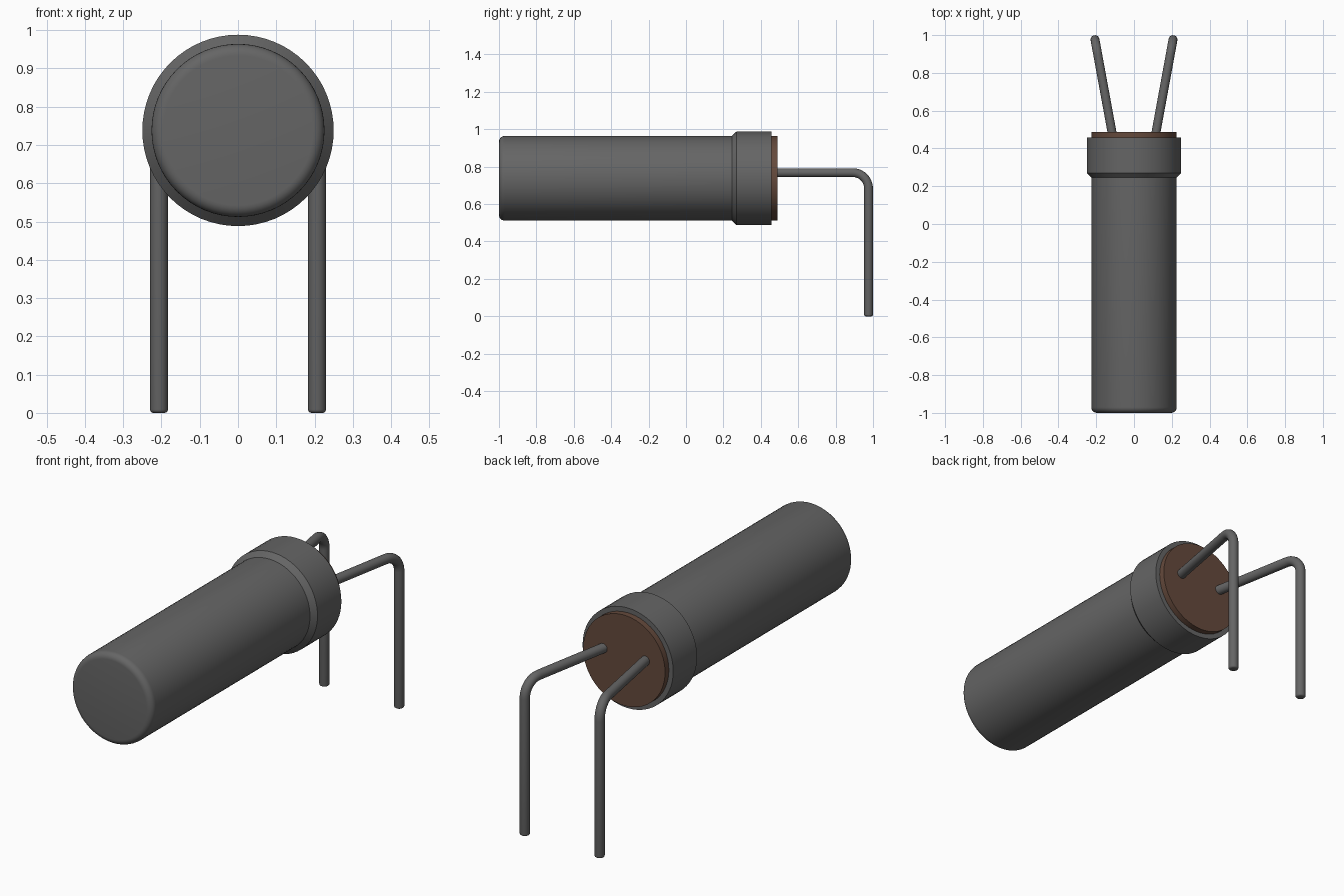
import bpy, bmesh, math
from mathutils import Vector

cube = bpy.data.objects.get("Cube")
if cube:
    bpy.data.objects.remove(cube, do_unlink=True)

AXIS_Z = 0.738      # height of the cylinder axis
LEAD_R = 0.0235     # wire radius


def material(name, rgb):
    m = bpy.data.materials.new(name)
    m.use_nodes = True
    m.diffuse_color = (*rgb, 1)
    bsdf = next(n for n in m.node_tree.nodes if n.type == 'BSDF_PRINCIPLED')
    bsdf.inputs["Base Color"].default_value = (*rgb, 1)
    return m


grey = material("dark grey", (0.13, 0.13, 0.13))
brown = material("brown", (0.13, 0.068, 0.045))


def skin_rings(name, rings, mat):
    """Join closed rings of points into a capped, smooth-shaded tube."""
    bm = bmesh.new()
    loops = [[bm.verts.new(p) for p in ring] for ring in rings]
    n = len(loops[0])
    for a, b in zip(loops, loops[1:]):
        for i in range(n):
            j = (i + 1) % n
            bm.faces.new((a[i], a[j], b[j], b[i]))
    bm.faces.new(loops[0][::-1])
    bm.faces.new(loops[-1])
    bmesh.ops.recalc_face_normals(bm, faces=bm.faces)
    mesh = bpy.data.meshes.new(name)
    bm.to_mesh(mesh)
    bm.free()
    mesh.materials.append(mat)
    obj = bpy.data.objects.new(name, mesh)
    bpy.context.collection.objects.link(obj)
    bpy.ops.object.select_all(action='DESELECT')
    obj.select_set(True)
    bpy.context.view_layer.objects.active = obj
    bpy.ops.object.shade_smooth_by_angle(angle=math.radians(30))
    return obj


def ring(centre, u, v, r, n):
    return [centre + r * (math.cos(t) * u + math.sin(t) * v)
            for t in (2 * math.pi * i / n for i in range(n))]


def lathe(name, profile, mat):
    """Turn (y, radius) pairs around the horizontal axis."""
    u, v = Vector((1, 0, 0)), Vector((0, 0, 1))
    return skin_rings(name, [ring(Vector((0, y, AXIS_Z)), u, v, r, 64)
                             for y, r in profile], mat)


def fillet(y, r, f, steps=6):
    """Rounded front edge of a turned part."""
    return [(y + f * (1 - math.sin(a)), r - f * (1 - math.cos(a)))
            for a in (math.pi / 2 * (1 - i / steps) for i in range(steps + 1))]


# Can with a rounded front rim, flared collar, and end seal
lathe("can", fillet(-1.0, 0.226, 0.03) + [(0.26, 0.226)], grey)
lathe("collar", [(0.245, 0.226), (0.27, 0.25), (0.458, 0.25)], grey)
lathe("end_seal", [(0.44, 0.226), (0.488, 0.226)], brown)


# Splayed wire leads, bent down at the back
def lead(name, side):
    start = Vector((side * 0.110, 0.45, 0.768))
    corner = Vector((side * 0.2065, 0.976, 0.768))
    out = (corner - start).normalized()
    up = Vector((0, 0, 1))
    across = out.cross(up)
    bend, steps = 0.085, 10
    path = [(start, out, LEAD_R)]
    pivot = corner - out * bend - up * bend
    for i in range(steps + 1):
        a = math.pi / 2 * i / steps
        path.append((pivot + bend * (math.sin(a) * out + math.cos(a) * up),
                     math.cos(a) * out - math.sin(a) * up, LEAD_R))
    # Softly rounded tip
    f = 0.009
    for i in range(5):
        a = math.pi / 2 * i / 4
        tip = Vector((corner.x, corner.y, f * (1 - math.sin(a))))
        path.append((tip, -up, LEAD_R - f * (1 - math.cos(a))))
    rings = [ring(c, across, across.cross(d), r, 24) for c, d, r in path]
    return skin_rings(name, rings, grey)


lead("left_lead", 1)
lead("right_lead", -1)
